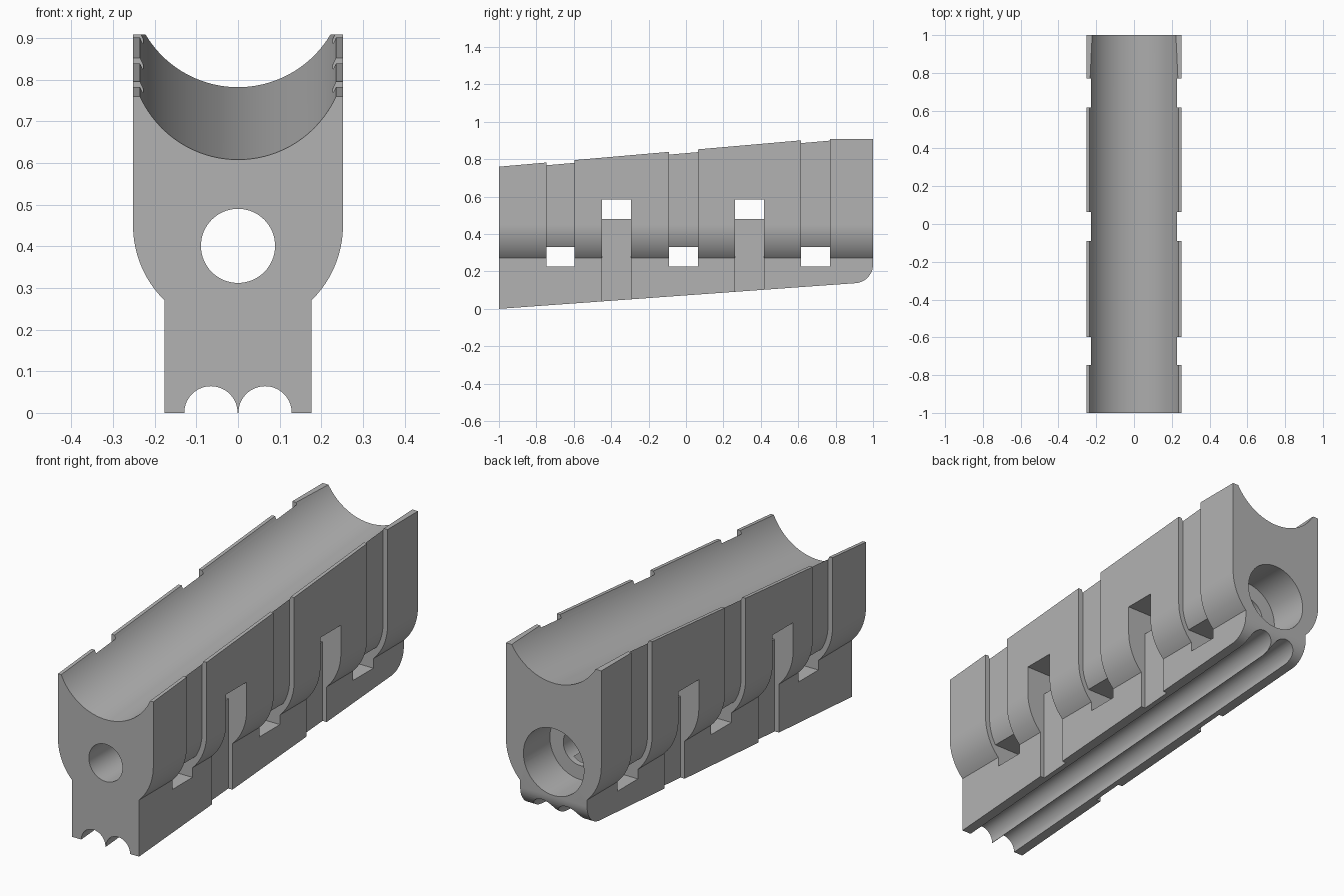
import bpy, bmesh, math

if "Cube" in bpy.data.objects:
    bpy.data.objects.remove(bpy.data.objects["Cube"])


def arc(cx, cz, r, a0, a1, n):
    """Points on an arc, angles in degrees."""
    return [(cx + r * math.cos(math.radians(a0 + (a1 - a0) * i / n)),
             cz + r * math.sin(math.radians(a0 + (a1 - a0) * i / n))) for i in range(n + 1)]


def circle(cx, cz, r, n=64):
    return arc(cx, cz, r, 0, 360, n)[:-1]


def prism(name, pts, lo, hi, axis="y", slope=0.0):
    """Extrude a flat outline along an axis; slope lifts it along y from y = -1."""
    bm = bmesh.new()
    rings = []
    for t in (lo, hi):
        lift = slope * (t + 1)
        rings.append([bm.verts.new((a, t, b + lift) if axis == "y" else (t, a, b)) for a, b in pts])
    n = len(pts)
    bm.faces.new(rings[0])
    bm.faces.new(rings[1][::-1])
    for i in range(n):
        j = (i + 1) % n
        bm.faces.new((rings[0][j], rings[0][i], rings[1][i], rings[1][j]))
    bmesh.ops.recalc_face_normals(bm, faces=bm.faces)
    me = bpy.data.meshes.new(name)
    bm.to_mesh(me)
    bm.free()
    ob = bpy.data.objects.new(name, me)
    bpy.context.collection.objects.link(ob)
    return ob


def boolean(target, tool, op="DIFFERENCE"):
    mod = target.modifiers.new("cut", "BOOLEAN")
    mod.object, mod.operation, mod.solver = tool, op, "EXACT"
    bpy.context.view_layer.objects.active = target
    bpy.ops.object.modifier_apply(modifier=mod.name)
    bpy.data.objects.remove(tool)


def mirrored(half):
    return half + [(-x, z) for x, z in reversed(half)]


# Block: narrow foot, rounded shoulders, straight sides
W, CZ, FOOT = 0.252, 0.45, 0.177
low = -math.degrees(math.acos(FOOT / W))
body = prism("rail_block", mirrored([(FOOT, -0.1)] + arc(0, CZ, W, low, 0, 16) + [(W, 1.1)]), -1.1, 1.1)

# Sloped top, sloped underside and rounded rear heel
side = [(-1, 0)] + arc(0.9, 0.237, 0.1, -86, 0, 12) + [(1, 0.908), (0.70, 0.908), (-1, 0.76)]
boolean(body, prism("side_outline", side, -0.4, 0.4, "x"), "INTERSECT")

# Round cradle along the top
boolean(body, prism("cradle_cutter", circle(0, 0.866, 0.258, 128), -1.2, 1.2, slope=0.087))

# Twin grooves under the foot
for x in (-0.065, 0.065):
    boolean(body, prism("groove_cutter", circle(x, 0, 0.064), -1.2, 1.2, slope=0.072))

# Lengthwise hole with a wide counterbore at the rear
boolean(body, prism("hole_cutter", circle(0, 0.401, 0.089), -1.2, 1.2))
boolean(body, prism("counterbore_cutter", circle(0, 0.405, 0.16), 0.8, 1.2))

# Strap channels running down from the top and through the foot
R = 0.228
end = math.degrees(math.asin((0.33 - CZ) / R))
strap = mirrored([(0.4, 0.225), (0.4, 1.2), (R, 1.2)] + arc(0, CZ, R, 0, end, 12))
for y0, y1 in ((-0.747, -0.597), (-0.09, 0.064), (0.616, 0.77)):
    boolean(body, prism("upper_strap_cutter", strap, y0, y1))

# Strap channels running up from the underside and through the block
strap = mirrored([(0.155, 0.48), (0.155, -0.1), (0.4, -0.1), (0.4, 0.585)])
for y0, y1 in ((-0.449, -0.295), (0.263, 0.417)):
    boolean(body, prism("lower_strap_cutter", strap, y0, y1))

# Plain grey finish
grey = bpy.data.materials.new("grey")
grey.diffuse_color = (0.45, 0.45, 0.45, 1)
grey.use_nodes = True
grey.node_tree.nodes["Principled BSDF"].inputs["Base Color"].default_value = grey.diffuse_color
body.data.materials.clear()
body.data.materials.append(grey)

bpy.ops.object.select_all(action="DESELECT")
body.select_set(True)
bpy.context.view_layer.objects.active = body
bpy.ops.object.shade_smooth_by_angle(angle=math.radians(25))
